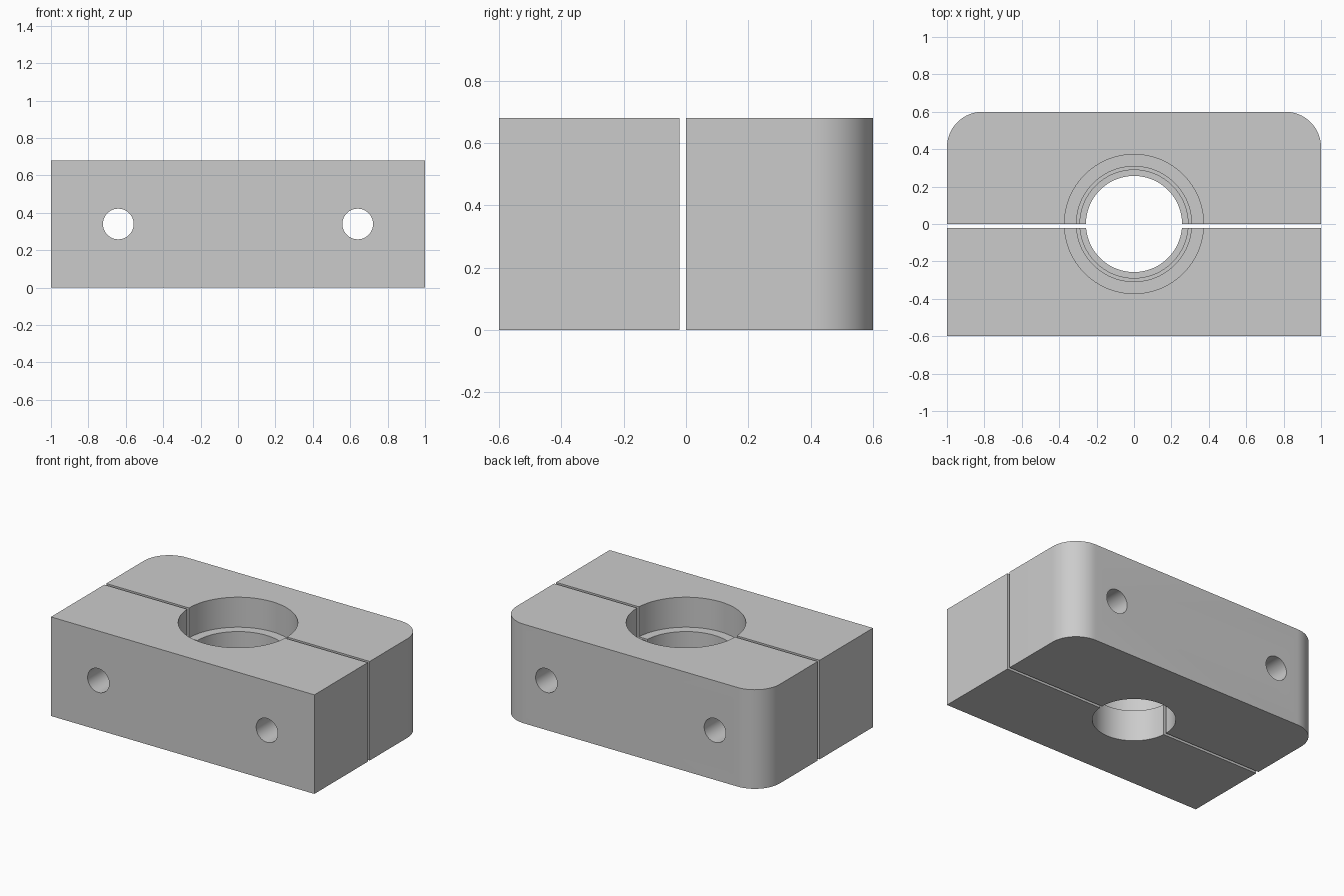
import bpy, bmesh, math

if "Cube" in bpy.data.objects:
    bpy.data.objects.remove(bpy.data.objects["Cube"])

HEIGHT, CORNER = 0.68, 0.19
HOLE_X, HOLE_Z, HOLE_R = 0.64, 0.34, 0.082
# stepped bore, bottom to top: (radius, z)
BORE = [(0.257, -0.1), (0.257, 0.213), (0.289, 0.213), (0.289, 0.34),
        (0.308, 0.34), (0.308, 0.474), (0.372, 0.474), (0.372, 0.8)]

steel = bpy.data.materials.new("plain_grey")
steel.diffuse_color = (0.6, 0.6, 0.6, 1)
steel.use_nodes = True
steel.node_tree.nodes["Principled BSDF"].inputs["Base Color"].default_value = steel.diffuse_color


def make_object(name, bm):
    bmesh.ops.recalc_face_normals(bm, faces=bm.faces)
    mesh = bpy.data.meshes.new(name)
    bm.to_mesh(mesh)
    bm.free()
    mesh.materials.append(steel)
    obj = bpy.data.objects.new(name, mesh)
    bpy.context.collection.objects.link(obj)
    return obj


def plate(name, outline):
    bm = bmesh.new()
    face = bm.faces.new([bm.verts.new((x, y, 0)) for x, y in outline])
    top = bmesh.ops.extrude_face_region(bm, geom=[face])["geom"]
    bmesh.ops.translate(bm, vec=(0, 0, HEIGHT),
                        verts=[v for v in top if isinstance(v, bmesh.types.BMVert)])
    return make_object(name, bm)


def lathe(name, profile, n):
    bm = bmesh.new()
    rings = [[bm.verts.new((r * math.cos(math.tau * i / n),
                            r * math.sin(math.tau * i / n), z)) for i in range(n)]
             for r, z in profile]
    for a, b in zip(rings, rings[1:]):
        for i in range(n):
            j = (i + 1) % n
            bm.faces.new((a[i], a[j], b[j], b[i]))
    bm.faces.new(rings[0])
    bm.faces.new(rings[-1])
    return make_object(name, bm)


# Rear half has two rounded vertical corners
arc = [(1 - CORNER + CORNER * math.cos(math.pi / 2 * i / 16),
        0.6 - CORNER + CORNER * math.sin(math.pi / 2 * i / 16)) for i in range(17)]
rear = plate("rear_clamp_half",
             [(-1, 0), (1, 0)] + arc + [(-x, y) for x, y in reversed(arc)])
front = plate("front_clamp_half", [(-1, -0.6), (1, -0.6), (1, -0.021), (-1, -0.021)])

# Cutters: stepped bore and two bolt holes
cutters = [lathe("bore_cutter", BORE, 96)]
for side in (-1, 1):
    bolt = lathe("bolt_hole_cutter", [(HOLE_R, -1), (HOLE_R, 1)], 48)
    bolt.rotation_euler.x = math.pi / 2
    bolt.location = (side * HOLE_X, 0, HOLE_Z)
    cutters.append(bolt)

for half in (rear, front):
    for cutter in cutters:
        mod = half.modifiers.new("cut", 'BOOLEAN')
        mod.operation = 'DIFFERENCE'
        mod.solver = 'EXACT'
        mod.object = cutter
    bpy.context.view_layer.update()
    result = half.evaluated_get(bpy.context.evaluated_depsgraph_get())
    mesh = bpy.data.meshes.new_from_object(result)
    half.modifiers.clear()
    half.data = mesh

for cutter in cutters:
    bpy.data.objects.remove(cutter)

# Smooth the round surfaces, keep the edges sharp
for half in (rear, front):
    half.select_set(True)
bpy.context.view_layer.objects.active = rear
bpy.ops.object.shade_smooth_by_angle(angle=math.radians(30))
